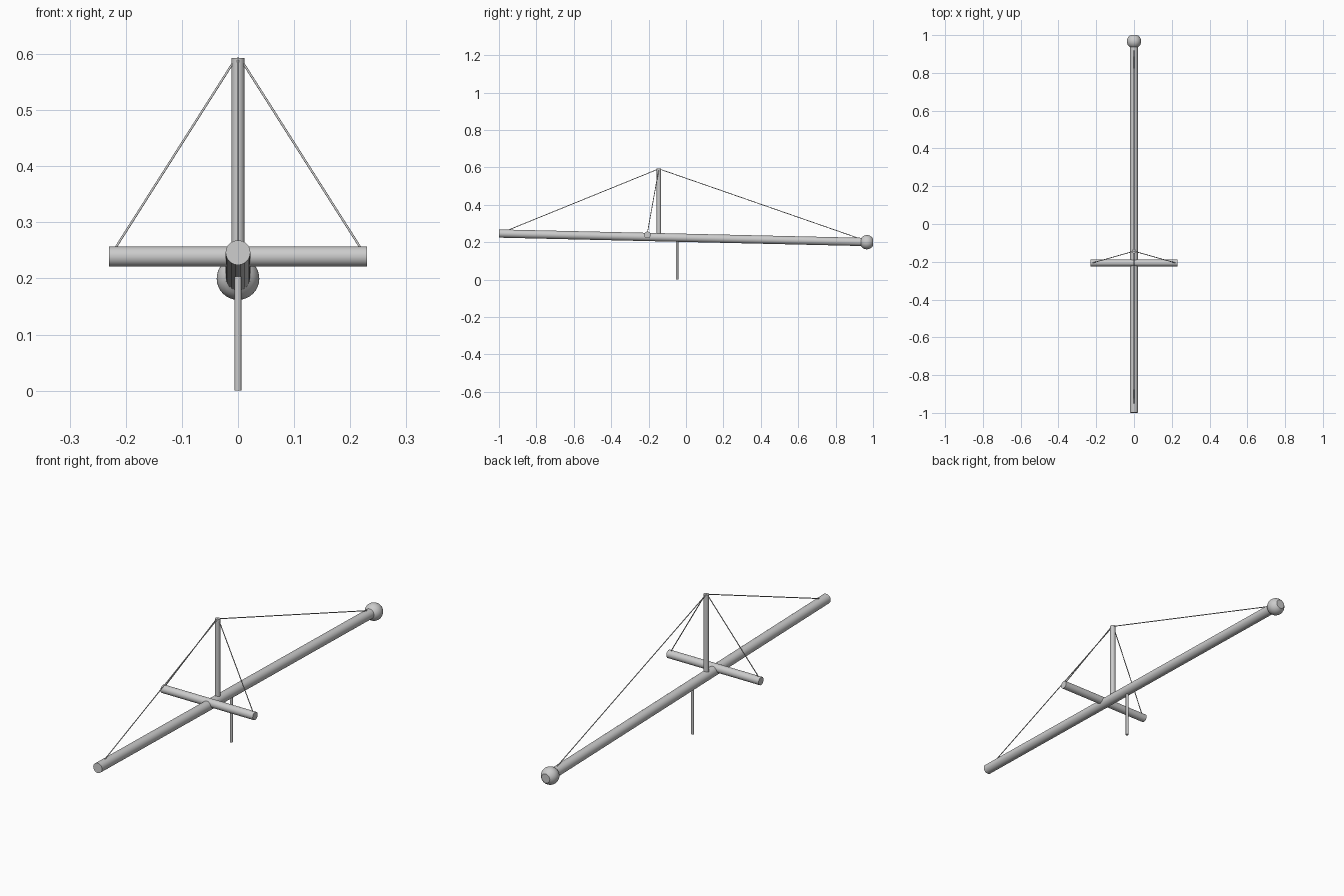
import bpy, bmesh, math
from mathutils import Vector

if "Cube" in bpy.data.objects:
    bpy.data.objects.remove(bpy.data.objects["Cube"])


def finish(name, bm):
    mesh = bpy.data.meshes.new(name)
    bmesh.ops.recalc_face_normals(bm, faces=bm.faces)
    bm.to_mesh(mesh)
    bm.free()
    obj = bpy.data.objects.new(name, mesh)
    bpy.context.collection.objects.link(obj)
    bpy.ops.object.select_all(action='DESELECT')
    obj.select_set(True)
    bpy.context.view_layer.objects.active = obj
    bpy.ops.object.shade_smooth_by_angle(angle=math.radians(35))
    return obj


def lathe(name, start, end, profile, sides=32):
    """Closed solid along start-end; profile holds (fraction, radius) pairs."""
    a, b = Vector(start), Vector(end)
    rot = (b - a).to_track_quat('Z', 'Y')
    bm = bmesh.new()
    rings = []
    for t, r in profile:
        centre = a.lerp(b, t)
        rings.append([bm.verts.new(centre + rot @ Vector((
            r * math.cos(math.tau * i / sides),
            r * math.sin(math.tau * i / sides), 0))) for i in range(sides)])
    for lo, hi in zip(rings, rings[1:]):
        for i in range(sides):
            j = (i + 1) % sides
            bm.faces.new((lo[i], lo[j], hi[j], hi[i]))
    bm.faces.new(rings[0][::-1])
    bm.faces.new(rings[-1])
    return finish(name, bm)


def rod(name, start, end, radius, sides=32):
    return lathe(name, start, end, [(0, radius), (1, radius)], sides)


# Long sloping boom
rod("boom", (0, -0.999, 0.246), (0, 0.95, 0.201), 0.022)

# Rounded counterweight with flat ends
half, ball_r = 0.032, 0.038
ball = []
for i in range(13):
    t = i / 12
    d = (2 * t - 1) * half
    ball.append((t, math.sqrt(ball_r ** 2 - d ** 2)))
lathe("counterweight", (0, 0.935, 0.2005), (0, 0.999, 0.199), ball)

# Crossbar, mast and support post
rod("crossbar", (-0.23, -0.206, 0.239), (0.23, -0.206, 0.239), 0.0178)
rod("mast", (0, -0.145, 0.225), (0, -0.145, 0.593), 0.0115)
rod("support_post", (0, -0.047, 0), (0, -0.047, 0.215), 0.0062)

# Stay wires
top = (0, -0.145, 0.592)
rod("front_stay", top, (0, -0.95, 0.265), 0.002, 12)
rod("back_stay", top, (0, 0.92, 0.222), 0.002, 12)
for side, s in (("left", -1), ("right", 1)):
    rod(side + "_stay", (s * 0.004, -0.145, 0.592), (s * 0.22, -0.206, 0.252), 0.002, 12)
